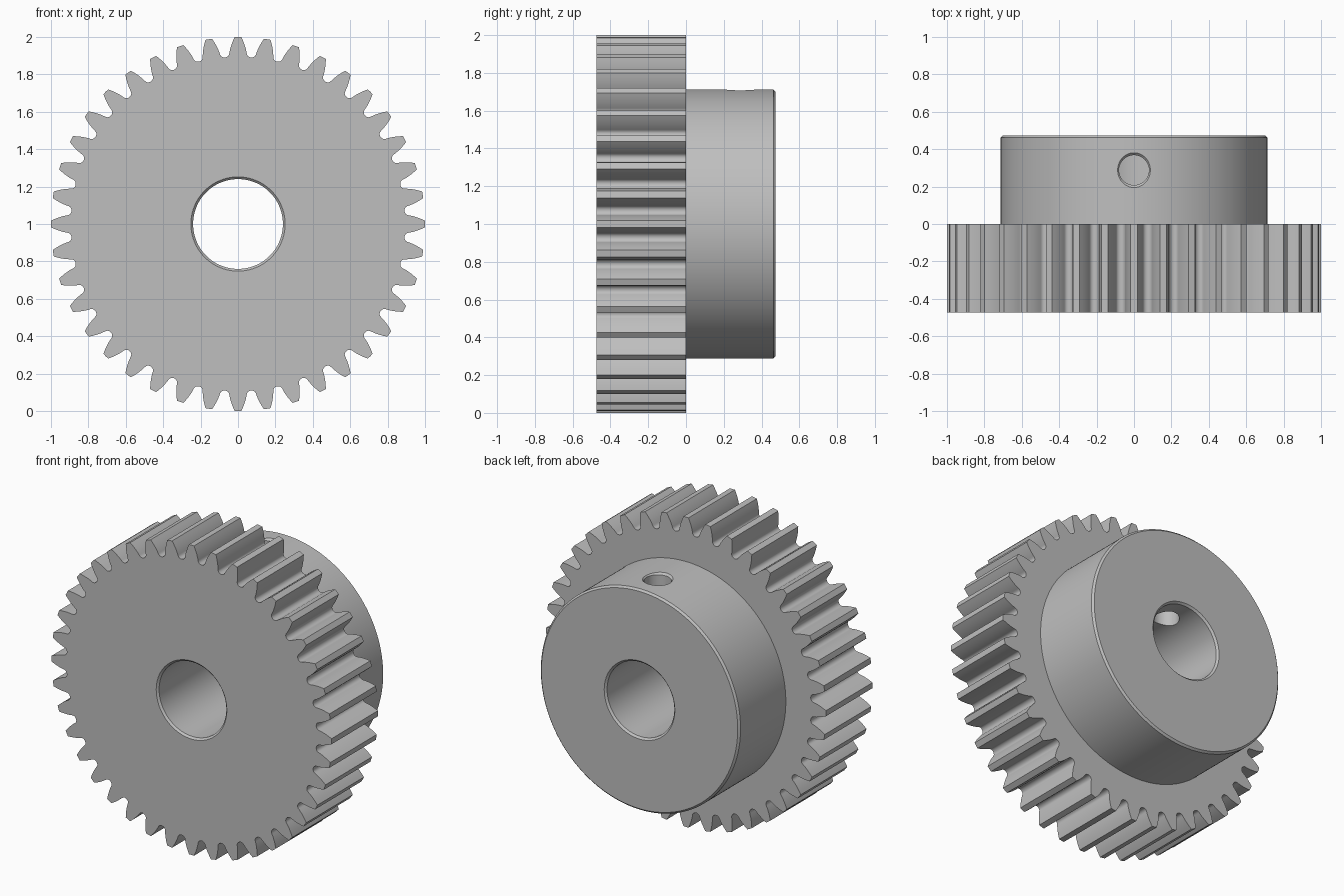
import bpy, bmesh, math

if "Cube" in bpy.data.objects:
    bpy.data.objects.remove(bpy.data.objects["Cube"], do_unlink=True)

TEETH = 40
TIP, ROOT, PITCH = 1.0, 0.893, 0.952
BASE = PITCH * math.cos(math.radians(20))
FILLET = 0.915                      # radius where the rounded valley starts
HUB, BORE = 0.713, 0.24
FRONT, MID, BACK = -0.474, 0.0, 0.474
HOLE_Y = 0.288

steel = bpy.data.materials.new("grey_steel")
steel.use_nodes = True
grey = (0.52, 0.52, 0.52, 1)
steel.diffuse_color = grey
steel.node_tree.nodes["Principled BSDF"].inputs["Base Color"].default_value = grey


def involute(a):
    return math.tan(a) - a


def half_angle(r):
    """Half the angle covered by a tooth at radius r."""
    return math.pi / (2 * TEETH) + involute(math.radians(20)) - involute(math.acos(BASE / r))


def tooth_outline():
    """Polar points (angle, radius) of the whole toothed edge."""
    flank = [FILLET + (TIP - FILLET) * i / 5 for i in range(6)]
    gap = math.pi / TEETH - half_angle(FILLET)
    points = []
    for t in range(TEETH):
        c = 2 * math.pi * t / TEETH
        points += [(c - half_angle(r), r) for r in flank]
        points.append((c, TIP))
        points += [(c + half_angle(r), r) for r in reversed(flank)]
        for i in range(1, 8):       # rounded valley to the next tooth
            a = math.pi * i / 8
            points.append((c + math.pi / TEETH - gap * math.cos(a),
                           FILLET - (FILLET - ROOT) * math.sin(a)))
    return points


def make_object(name, bm):
    bmesh.ops.recalc_face_normals(bm, faces=bm.faces)
    mesh = bpy.data.meshes.new(name)
    bm.to_mesh(mesh)
    bm.free()
    mesh.materials.append(steel)
    obj = bpy.data.objects.new(name, mesh)
    bpy.context.collection.objects.link(obj)
    return obj


def bridge(bm, a, b):
    for i in range(len(a)):
        j = (i + 1) % len(a)
        bm.faces.new((a[i], a[j], b[j], b[i]))


# Gear, hub and bore: one closed solid of bridged rings around the y axis
outline = tooth_outline()
bm = bmesh.new()
sections = [(None, FRONT), (None, MID),                     # toothed rim
            (HUB, MID), (HUB, BACK - 0.012), (HUB - 0.012, BACK),
            (BORE + 0.012, BACK), (BORE, BACK - 0.012),     # bore with chamfers
            (BORE, FRONT + 0.012), (BORE + 0.012, FRONT)]
rings = []
for radius, y in sections:
    rings.append([bm.verts.new(((radius or r) * math.sin(a), y, 1 + (radius or r) * math.cos(a)))
                  for a, r in outline])
for k, ring in enumerate(rings):
    bridge(bm, ring, rings[(k + 1) % len(rings)])
gear = make_object("spur_gear_with_hub", bm)

# Set screw hole with a countersunk mouth, cut from the top of the hub into the bore
bm = bmesh.new()
rings = []
for radius, z in [(0.08, 1.08), (0.08, 1.70), (0.10, 1.72), (0.10, 1.80)]:
    rings.append([bm.verts.new((radius * math.cos(math.tau * i / 64),
                                HOLE_Y + radius * math.sin(math.tau * i / 64), z))
                  for i in range(64)])
for a, b in zip(rings, rings[1:]):
    bridge(bm, a, b)
bm.faces.new(rings[0])
bm.faces.new(rings[-1])
cutter = make_object("set_screw_hole_cutter", bm)
cutter.hide_render = True

cut = gear.modifiers.new("set_screw_hole", 'BOOLEAN')
cut.operation = 'DIFFERENCE'
cut.solver = 'EXACT'
cut.object = cutter
bpy.ops.object.select_all(action='DESELECT')
gear.select_set(True)
bpy.context.view_layer.objects.active = gear
bpy.ops.object.modifier_apply(modifier=cut.name)
bpy.data.objects.remove(cutter, do_unlink=True)

# Smooth round surfaces, sharp machined edges
bpy.ops.object.shade_smooth_by_angle(angle=math.radians(30))
